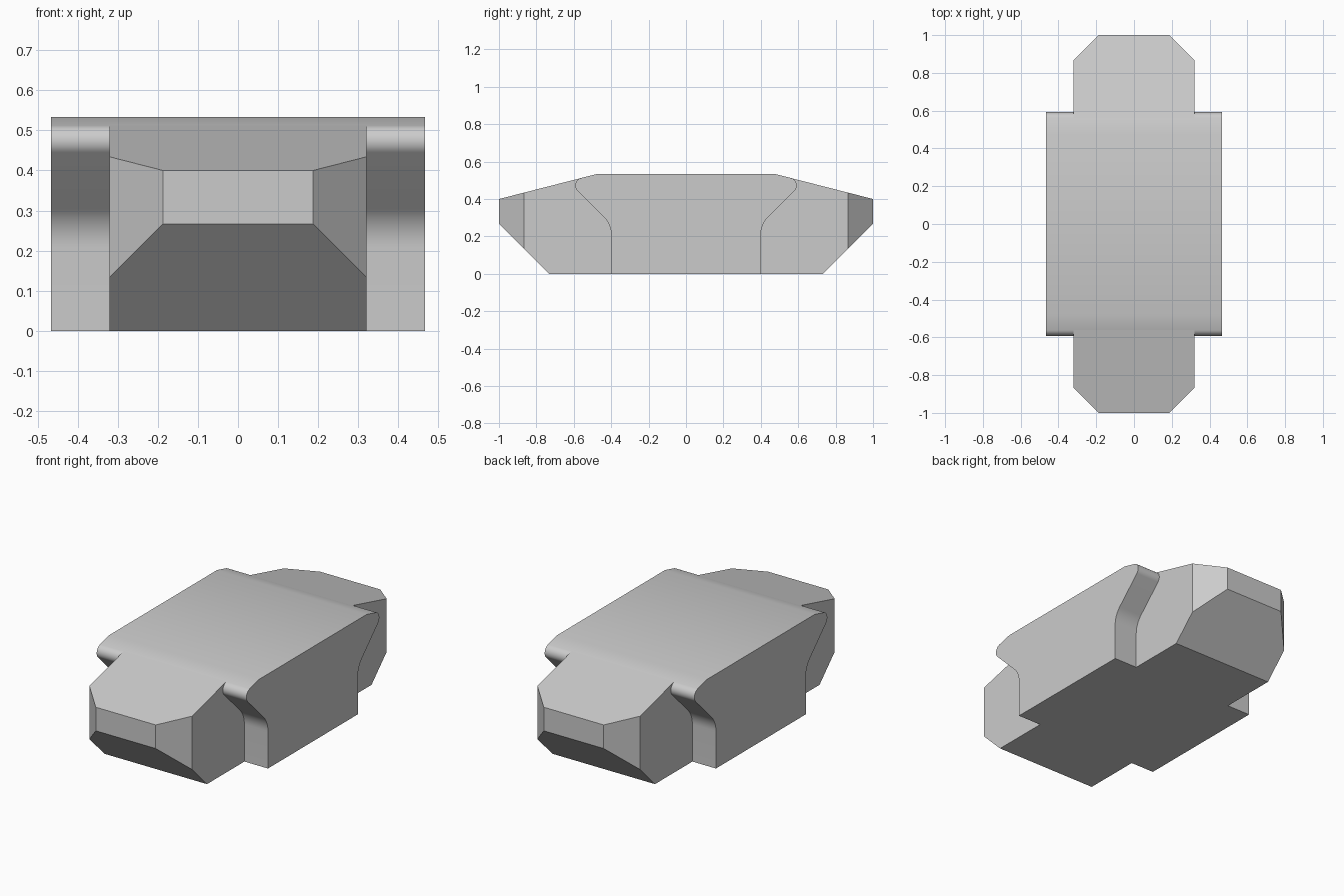
import bpy, bmesh
from math import sin, cos, radians, atan

cube = bpy.data.objects.get("Cube")
if cube:
    bpy.data.objects.remove(cube, do_unlink=True)

grey = bpy.data.materials.new("plain grey")
grey.use_nodes = True
colour = (0.6, 0.6, 0.6, 1)
grey.diffuse_color = colour
grey.node_tree.nodes["Principled BSDF"].inputs["Base Color"].default_value = colour

HEIGHT, TIP_Z, CREST = 0.533, 0.4, 0.48
SLOPE = (HEIGHT - TIP_Z) / (1 - CREST)
BODY_HALF, CORE_HALF, CHAMFER = 0.467, 0.32, 0.133


def arc(cy, cz, r, start, end, steps):
    angles = [radians(start + (end - start) * i / steps) for i in range(steps + 1)]
    return [(cy + r * cos(a), cz + r * sin(a)) for a in angles]


def end_curve():
    """Rear end of the body, from the floor up to the rounded lip."""
    lip_r, lip_y, bend_r = 0.04, 0.552, 0.133
    normal = 90 - atan(SLOPE) * 180 / 3.14159265
    a = radians(normal)
    lip_z = TIP_Z + SLOPE * (1 - lip_y - lip_r * cos(a)) - lip_r * sin(a)
    lip = arc(lip_y, lip_z, lip_r, -45, normal, 12)
    # the lower bend meets the lip along a 45 degree line
    bend_y = 0.4 + bend_r
    y_end = bend_y - bend_r * cos(radians(45))
    z_end = lip[0][1] - (lip[0][0] - y_end)
    bend = arc(bend_y, z_end - bend_r * sin(radians(45)), bend_r, 180, 135, 8)
    return [(0.4, 0)] + bend + lip


def prism(name, profile, half):
    """Extrude a y-z profile across x."""
    bm = bmesh.new()
    face = bm.faces.new([bm.verts.new((-half, y, z)) for y, z in profile])
    grown = bmesh.ops.extrude_face_region(bm, geom=[face])["geom"]
    bmesh.ops.translate(bm, vec=(2 * half, 0, 0),
                        verts=[v for v in grown if isinstance(v, bmesh.types.BMVert)])
    bmesh.ops.recalc_face_normals(bm, faces=bm.faces)
    return bm


def finish(name, bm):
    mesh = bpy.data.meshes.new(name)
    bm.to_mesh(mesh)
    bm.free()
    mesh.materials.append(grey)
    ob = bpy.data.objects.new(name, mesh)
    bpy.context.collection.objects.link(ob)
    return ob


curve = end_curve()

# Wide body with undercut, rounded ends
half_outline = curve + [(CREST, HEIGHT)]
outline = half_outline + [(-y, z) for y, z in reversed(half_outline)]
body = finish("wide_body", prism("wide_body", outline, BODY_HALF))
bpy.context.view_layer.objects.active = body
body.select_set(True)
bpy.ops.object.shade_smooth_by_angle(angle=radians(30))

# Faceted noses, fitted against the body's end curves
for name, side in (("front_nose", -1), ("back_nose", 1)):
    profile = curve + [(1, TIP_Z), (1, 0.267), (0.733, 0)]
    bm = prism(name, [(side * y, z) for y, z in profile], CORE_HALF)
    for x in (-1, 1):
        # chamfer the vertical corners
        cut = bmesh.ops.bisect_plane(
            bm, geom=bm.verts[:] + bm.edges[:] + bm.faces[:],
            plane_co=(x * CORE_HALF, side * (1 - CHAMFER), 0),
            plane_no=(x, side, 0), clear_outer=True)["geom_cut"]
        bmesh.ops.contextual_create(bm, geom=[e for e in cut if isinstance(e, bmesh.types.BMEdge)])
    bmesh.ops.recalc_face_normals(bm, faces=bm.faces)
    finish(name, bm)
